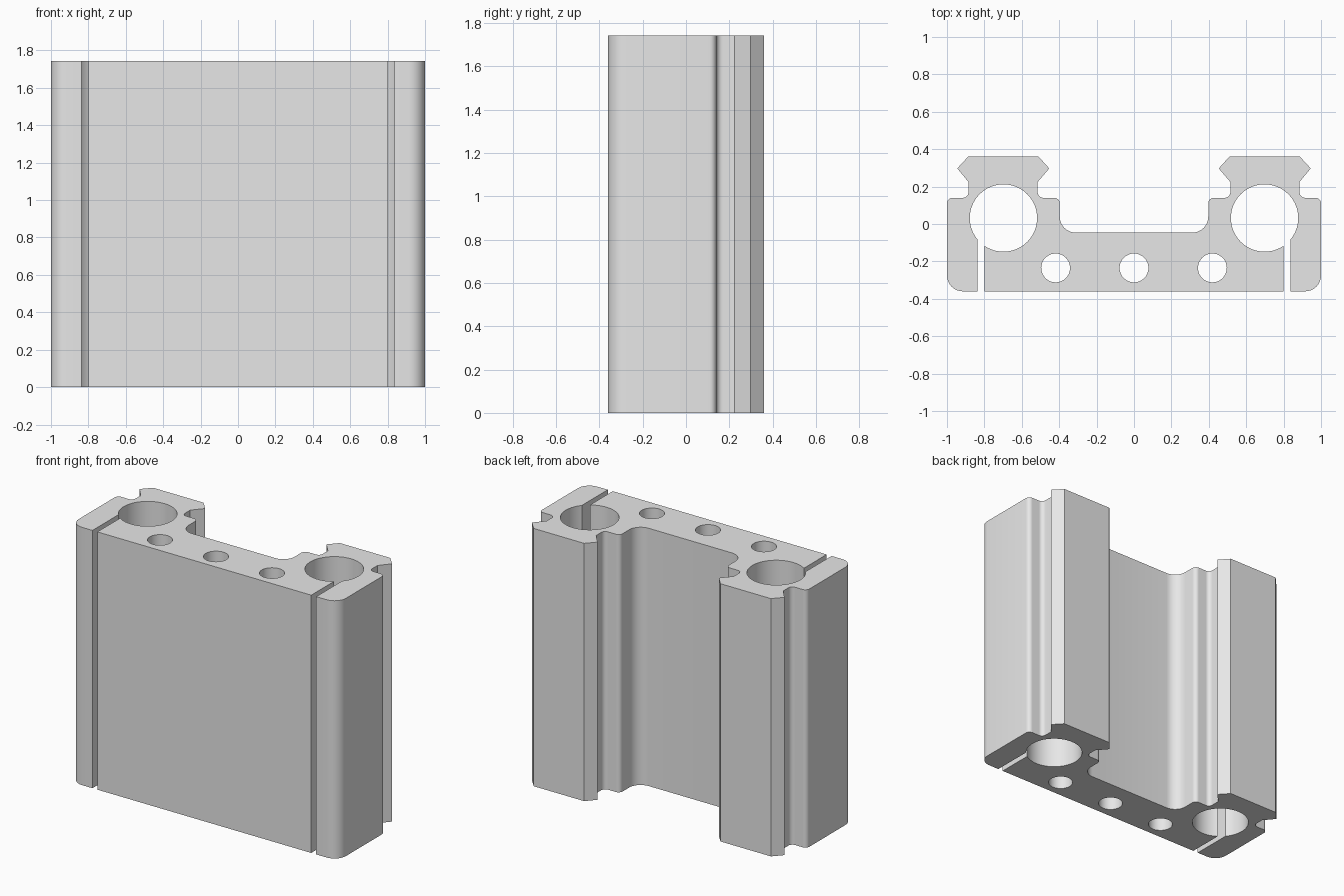
import bpy, bmesh, math
from mathutils import Vector, Matrix

if "Cube" in bpy.data.objects:
    bpy.data.objects.remove(bpy.data.objects["Cube"], do_unlink=True)

HEIGHT = 1.743
grey = bpy.data.materials.new("plain_grey")
grey.use_nodes = True
grey.diffuse_color = (0.8, 0.8, 0.8, 1)
grey.node_tree.nodes["Principled BSDF"].inputs["Base Color"].default_value = grey.diffuse_color


def make_object(name, bm):
    mesh = bpy.data.meshes.new(name)
    bmesh.ops.recalc_face_normals(bm, faces=bm.faces[:])
    bm.to_mesh(mesh)
    bm.free()
    obj = bpy.data.objects.new(name, mesh)
    bpy.context.collection.objects.link(obj)
    return obj


def rounded(corners, steps=8):
    """Replace each corner (x, y, radius) by an arc tangent to its sides."""
    points = []
    for i, (x, y, r) in enumerate(corners):
        p = Vector((x, y))
        if r == 0:
            points.append(p)
            continue
        a = (Vector(corners[i - 1][:2]) - p).normalized()
        b = (Vector(corners[(i + 1) % len(corners)][:2]) - p).normalized()
        half = a.angle(b) / 2
        centre = p + (a + b).normalized() * (r / math.sin(half))
        start = p + a * (r / math.tan(half)) - centre
        end = p + b * (r / math.tan(half)) - centre
        sweep = start.angle(end)
        for k in range(steps + 1):
            t = k / steps
            points.append(centre + (start * math.sin((1 - t) * sweep)
                                    + end * math.sin(t * sweep)) / math.sin(sweep))
    return points


def cylinder_cutter(x, y, radius, sides):
    bm = bmesh.new()
    bmesh.ops.create_cone(bm, cap_ends=True, segments=sides, radius1=radius, radius2=radius,
                          depth=HEIGHT + 0.4, matrix=Matrix.Translation((x, y, HEIGHT / 2)))
    return make_object("hole_cutter", bm)


def box_cutter(x, y, width, depth):
    bm = bmesh.new()
    bmesh.ops.create_cube(bm, size=1, matrix=Matrix.Translation((x, y, HEIGHT / 2))
                          @ Matrix.Diagonal((width, depth, HEIGHT + 0.4, 1)))
    return make_object("slot_cutter", bm)


# Extruded body: half cross-section with a dovetail rail, mirrored in x
half = [(1, -0.36, 0.085), (1, 0.14, 0.03), (0.885, 0.14, 0.03),
        (0.885, 0.225, 0), (0.945, 0.297, 0), (0.887, 0.36, 0),
        (0.51, 0.36, 0), (0.453, 0.297, 0), (0.515, 0.225, 0),
        (0.515, 0.14, 0.03), (0.397, 0.14, 0.03), (0.397, -0.046, 0.085)]
outline = rounded(half + [(-x, y, r) for x, y, r in reversed(half)])
bm = bmesh.new()
base = bm.faces.new([bm.verts.new((p.x, p.y, 0)) for p in outline])
top = bmesh.ops.extrude_face_region(bm, geom=[base], use_keep_orig=True)["geom"]
bmesh.ops.translate(bm, vec=(0, 0, HEIGHT),
                    verts=[v for v in top if isinstance(v, bmesh.types.BMVert)])
body = make_object("extruded_body", bm)
body.data.materials.append(grey)

# Large bores, the clamp slots that open into them, and the bolt holes
cutters = []
for side in (-1, 1):
    cutters.append(cylinder_cutter(side * 0.698, 0.032, 0.18, 64))
    cutters.append(box_cutter(side * 0.8185, -0.25, 0.037, 0.4))
for x in (-0.419, 0, 0.419):
    cutters.append(cylinder_cutter(x, -0.235, 0.077, 40))

bpy.ops.object.select_all(action="DESELECT")
body.select_set(True)
bpy.context.view_layer.objects.active = body
for cutter in cutters:
    cutter.hide_render = True
    cut = body.modifiers.new("cut", "BOOLEAN")
    cut.operation = "DIFFERENCE"
    cut.solver = "EXACT"
    cut.object = cutter
    bpy.ops.object.modifier_apply(modifier=cut.name)
    bpy.data.objects.remove(cutter, do_unlink=True)

# Smooth bores and fillets, sharp edges elsewhere
bpy.ops.object.shade_smooth_by_angle(angle=math.radians(30))
